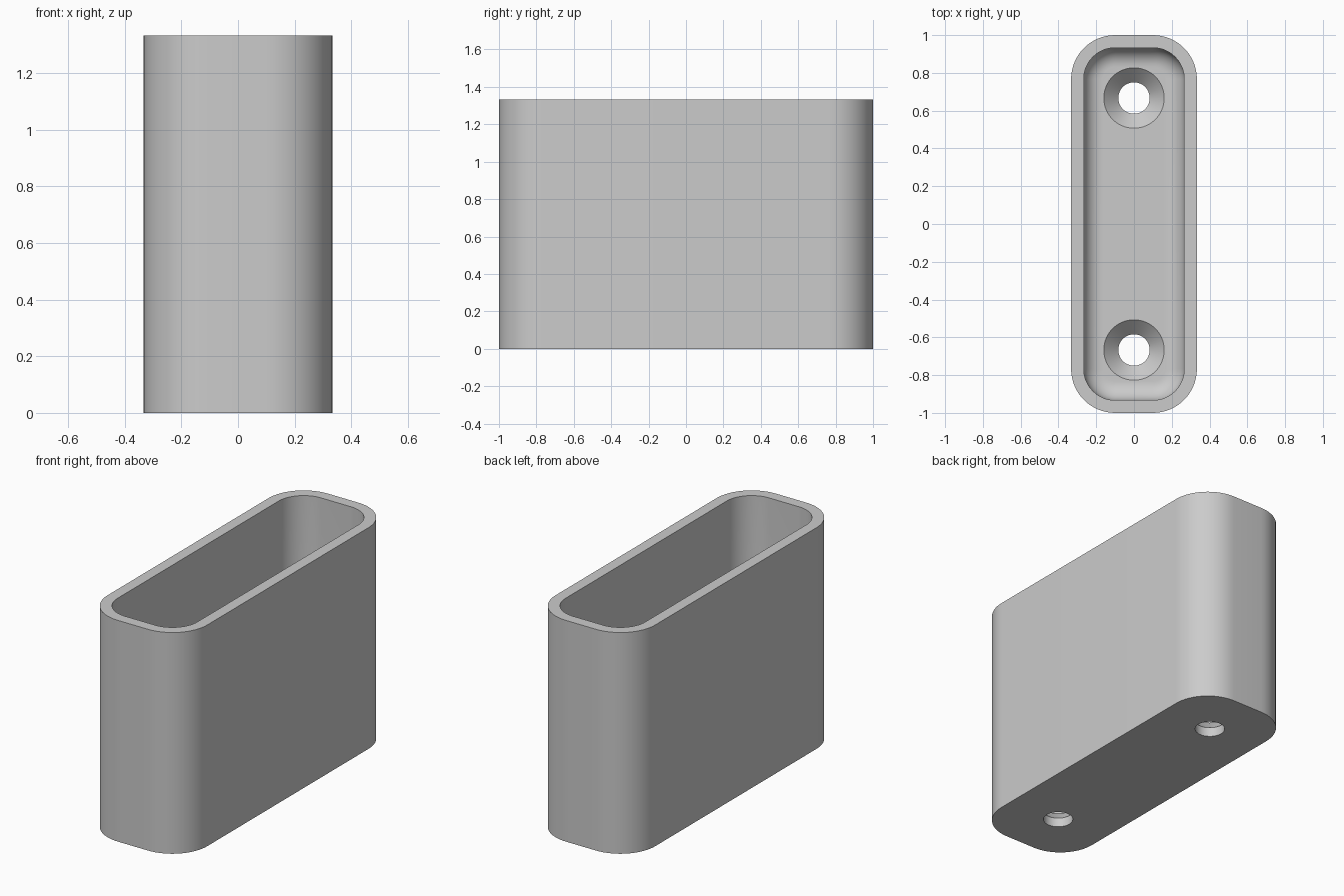
import bpy
import bmesh
from math import cos, sin, pi

cube = bpy.data.objects.get("Cube")
if cube:
    bpy.data.objects.remove(cube, do_unlink=True)

HALF_X, HALF_Y, HEIGHT = 0.333, 1.0, 1.333
CORNER, WALL, FLOOR, FILLET = 0.233, 0.067, 0.133, 0.1
HOLE_R, SINK_R, HOLE_Y = 0.083, 0.16, 0.667
ARC_STEPS, FILLET_STEPS = 16, 10

grey = bpy.data.materials.new("plain grey")
grey.use_nodes = True
colour = (0.6, 0.6, 0.6, 1)
grey.diffuse_color = colour
grey.node_tree.nodes["Principled BSDF"].inputs["Base Color"].default_value = colour


def rounded_ring(bm, inset, z):
    """Rounded rectangle, moved inward by inset."""
    r = CORNER - inset
    ring = []
    for quarter, (sx, sy) in enumerate([(1, 1), (-1, 1), (-1, -1), (1, -1)]):
        for i in range(ARC_STEPS + 1):
            a = (quarter + i / ARC_STEPS) * pi / 2
            x = sx * (HALF_X - CORNER) + r * cos(a)
            y = sy * (HALF_Y - CORNER) + r * sin(a)
            ring.append(bm.verts.new((x, y, z)))
    return ring


def circle_ring(bm, radius, y, z, count=64):
    return [bm.verts.new((radius * cos(2 * pi * i / count),
                          y + radius * sin(2 * pi * i / count), z))
            for i in range(count)]


def loft(name, make_rings):
    """Skin a stack of rings and cap both ends."""
    bm = bmesh.new()
    rings = make_rings(bm)
    for low, high in zip(rings, rings[1:]):
        n = len(low)
        for i in range(n):
            j = (i + 1) % n
            bm.faces.new((low[i], low[j], high[j], high[i]))
    bm.faces.new(rings[0][::-1])
    bm.faces.new(rings[-1])
    bmesh.ops.recalc_face_normals(bm, faces=bm.faces)
    mesh = bpy.data.meshes.new(name)
    bm.to_mesh(mesh)
    bm.free()
    mesh.materials.append(grey)
    obj = bpy.data.objects.new(name, mesh)
    bpy.context.collection.objects.link(obj)
    return obj


# Hollow body: outer wall, rim, inner wall, floor fillet
def body_rings(bm):
    profile = [(0, 0), (0, HEIGHT), (WALL, HEIGHT)]
    for i in range(FILLET_STEPS + 1):
        a = i / FILLET_STEPS * pi / 2
        profile.append((WALL + FILLET * (1 - cos(a)),
                        FLOOR + FILLET * (1 - sin(a))))
    return [rounded_ring(bm, inset, z) for inset, z in profile]


body = loft("holder_body", body_rings)

# Countersunk screw holes through the floor
for side in (-1, 1):
    def hole_rings(bm):
        neck = FLOOR - (SINK_R - HOLE_R)
        over = 0.02
        profile = [(HOLE_R, -over), (HOLE_R, neck),
                   (SINK_R, FLOOR), (SINK_R, FLOOR + over)]
        return [circle_ring(bm, r, side * HOLE_Y, z) for r, z in profile]

    cutter = loft("screw_hole_cutter", hole_rings)
    cutter.hide_render = True
    mod = body.modifiers.new("screw_hole", "BOOLEAN")
    mod.operation = "DIFFERENCE"
    mod.solver = "EXACT"
    mod.object = cutter
    bpy.context.view_layer.objects.active = body
    bpy.ops.object.modifier_apply(modifier=mod.name)
    bpy.data.objects.remove(cutter, do_unlink=True)

# Smooth curves with crisp rims
bpy.ops.object.select_all(action="DESELECT")
body.select_set(True)
bpy.context.view_layer.objects.active = body
bpy.ops.object.shade_smooth_by_angle(angle=pi / 6)
